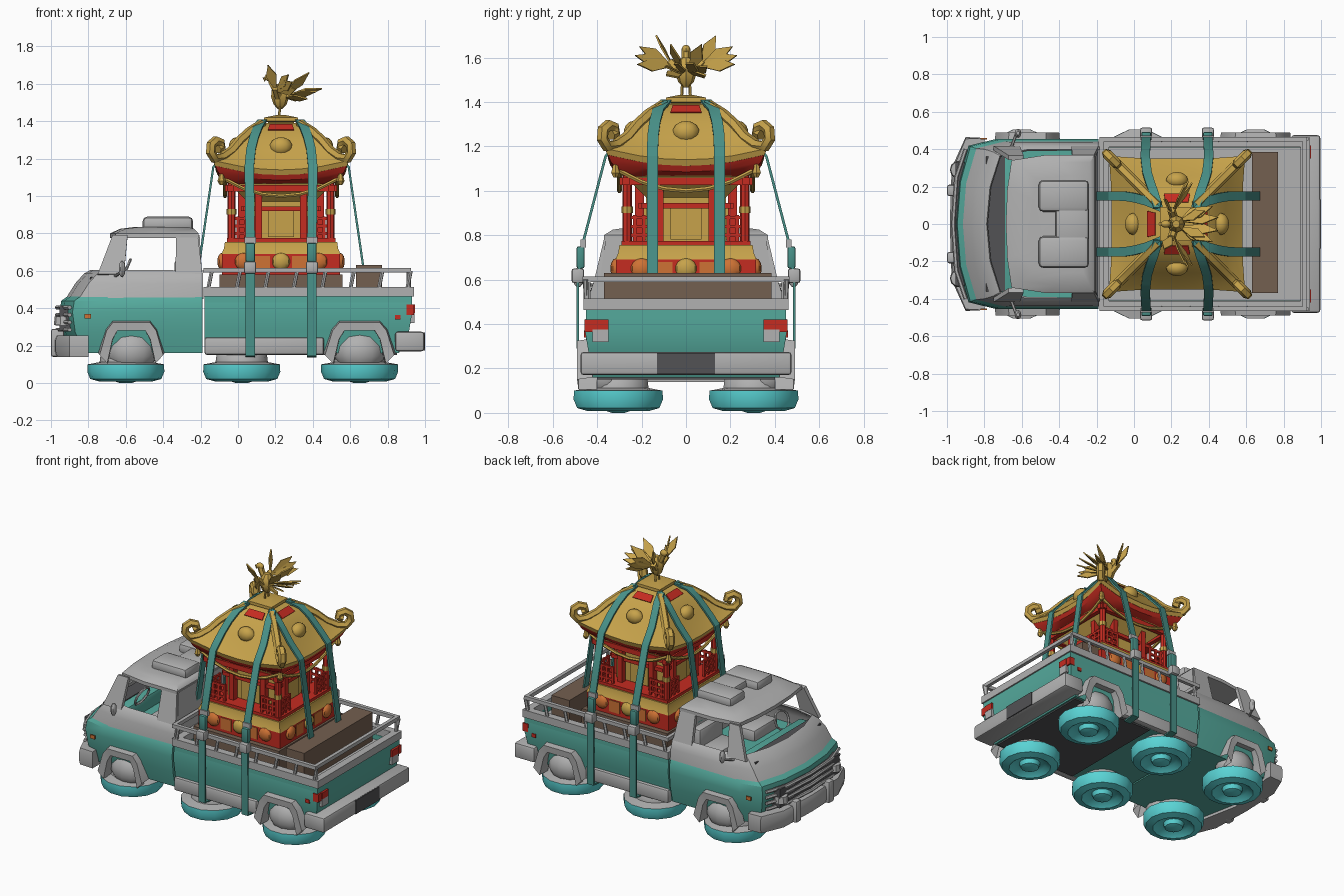
import bpy, bmesh, math
from mathutils import Vector

if "Cube" in bpy.data.objects:
    bpy.data.objects.remove(bpy.data.objects["Cube"])

def colour(name, r, g, b):
    m = bpy.data.materials.new(name)
    m.diffuse_color = (r, g, b, 1)
    m.use_nodes = True
    m.node_tree.nodes["Principled BSDF"].inputs["Base Color"].default_value = m.diffuse_color
    return m

TEAL = colour("body teal", .09, .40, .335)
STRAP = colour("strap teal", .065, .28, .245)
GREY = colour("metal grey", .44, .44, .44)
DARK = colour("dark grey", .085, .085, .09)
GOLD = colour("gold", .57, .365, .07)
RED = colour("lacquer red", .56, .025, .015)
ORANGE = colour("orange", .62, .17, .035)
BROWN = colour("wood brown", .175, .115, .08)
CYAN = colour("hover cyan", .10, .65, .66)

def mesh(name, verts, faces, *mats, rule=None, solid=0):
    bm = bmesh.new()
    vs = [bm.verts.new(v) for v in verts]
    for f in faces:
        bm.faces.new([vs[i] for i in f])
    bmesh.ops.remove_doubles(bm, verts=bm.verts, dist=1e-5)
    bmesh.ops.recalc_face_normals(bm, faces=bm.faces)
    for f in bm.faces:
        f.material_index = rule(f.calc_center_median()) if rule else 0
    me = bpy.data.meshes.new(name)
    bm.to_mesh(me)
    bm.free()
    for m in mats:
        me.materials.append(m)
    ob = bpy.data.objects.new(name, me)
    bpy.context.collection.objects.link(ob)
    if solid:
        md = ob.modifiers.new("thickness", 'SOLIDIFY')
        md.thickness, md.offset = solid, 0
    return ob

def loft(name, rings, *mats, caps=True, **kw):
    n = len(rings[0])
    faces = [(k*n+i, k*n+(i+1) % n, (k+1)*n+(i+1) % n, (k+1)*n+i)
             for k in range(len(rings)-1) for i in range(n)]
    if caps:
        faces += [tuple(range(n)), tuple(range((len(rings)-1)*n, len(rings)*n))]
    return mesh(name, [p for r in rings for p in r], faces, *mats, **kw)

def rect(x0, x1, y0, y1, z):
    return [(x0, y0, z), (x1, y0, z), (x1, y1, z), (x0, y1, z)]

def box(name, x0, x1, y0, y1, z0, z1, mat, bevel=0):
    ob = loft(name, [rect(x0, x1, y0, y1, z0), rect(x0, x1, y0, y1, z1)], mat)
    if bevel:
        md = ob.modifiers.new("bevel", 'BEVEL')
        md.width, md.segments = bevel, 2
    return ob

def frame(name, x0, x1, hy, z0, z1, t, mat):
    for s in (-1, 1):
        ya, yb = sorted((s*hy, s*(hy-t)))
        box(name + "_side", x0, x1, ya, yb, z0, z1, mat)
    box(name + "_front", x0, x0+t, -hy, hy, z0, z1, mat)
    box(name + "_back", x1-t, x1, -hy, hy, z0, z1, mat)

def lathe(name, prof, c, *mats, n=14, **kw):
    return loft(name, [[(c[0]+r*math.cos(2*math.pi*i/n), c[1]+r*math.sin(2*math.pi*i/n), z)
                        for i in range(n)] for r, z in prof], *mats, **kw)

def tube(name, pts, r, mat):
    cu = bpy.data.curves.new(name, 'CURVE')
    cu.dimensions, cu.bevel_depth, cu.bevel_resolution, cu.use_fill_caps = '3D', r, 1, True
    sp = cu.splines.new('POLY')
    sp.points.add(len(pts)-1)
    for p, q in zip(sp.points, pts):
        p.co = (*q, 1)
    cu.materials.append(mat)
    bpy.context.collection.objects.link(bpy.data.objects.new(name, cu))

def ball(name, c, r, mat):
    bm = bmesh.new()
    bmesh.ops.create_uvsphere(bm, u_segments=12, v_segments=7, radius=1)
    vs = [(c[0]+v.co.x*r[0], c[1]+v.co.y*r[1], c[2]+v.co.z*r[2]) for v in bm.verts]
    fs = [[v.index for v in f.verts] for f in bm.faces]
    bm.free()
    return mesh(name, vs, fs, mat)

def ribbon(name, pts, w, axis, mat):
    d = Vector((w/2, 0, 0)) if axis == 'x' else Vector((0, w/2, 0))
    vs = [v for p in pts for v in (Vector(p)-d, Vector(p)+d)]
    mesh(name, vs, [(2*i, 2*i+1, 2*i+3, 2*i+2) for i in range(len(pts)-1)], mat, solid=.012)

# --- cab: lower shell, shoulder, greenhouse ---
def cab_ring(z, xf, hw, bow=.07, xr=-.19):
    half = [(xr, hw), (xf+.22, hw), (xf+bow, hw*.92), (xf+bow*.25, hw*.5)]
    return [(x, y, z) for x, y in half] + [(xf, 0, z)] + [(x, -y, z) for x, y in reversed(half)]

loft("cab_lower_body", [cab_ring(.16, -.88, .42), cab_ring(.27, -.94, .445),
                        cab_ring(.38, -.955, .455), cab_ring(.44, -.945, .45), cab_ring(.465, -.91, .437)], TEAL)
loft("cab_shoulder", [cab_ring(.455, -.912, .436), cab_ring(.53, -.865, .43),
                      cab_ring(.58, -.82, .415), cab_ring(.6, -.785, .395)], GREY, caps=False, solid=.012)
loft("cab_roof", [cab_ring(.775, -.685, .37, .03, -.21), cab_ring(.80, -.685, .37, .03, -.21),
                  cab_ring(.825, -.63, .33, .03, -.235), cab_ring(.835, -.55, .26, .03, -.27)], GREY)
for s in (-1, 1):
    def side(pts):
        return [(x, s*(.405-(z-.58)*.24), z) for x, z in pts]
    mesh("front_pillar", side([(-.75, .58), (-.61, .58), (-.59, .79), (-.67, .79)]), [(0, 1, 2, 3)], GREY, solid=.025)
    mesh("rear_pillar", side([(-.335, .58), (-.19, .58), (-.215, .79), (-.33, .79)]), [(0, 1, 2, 3)], GREY, solid=.025)
    tube("mirror_arm", [(-.66, s*.4, .57), (-.63, s*.48, .59)], .008, GREY)
    ball("side_mirror", (-.62, s*.485, .61), (.018, .025, .045), GREY)
    box("seat", -.48, -.3, s*.2-.13, s*.2+.13, .45, .54, GREY, .02)
    box("seat_back", -.34, -.27, s*.2-.13, s*.2+.13, .5, .66, GREY, .02)
    box("roof_vent_lobe", -.51, -.24, s*.15-.085, s*.15+.085, .81, .89, GREY, .025)
mesh("cab_rear_wall", [(-.195, -.41, .45), (-.195, .41, .45), (-.215, .36, .79), (-.215, -.36, .79)], [(0, 1, 2, 3)], GREY, solid=.02)
box("roof_vent", -.42, -.24, -.12, .12, .81, .88, GREY, .02)
box("dashboard", -.76, -.62, -.37, .37, .44, .56, TEAL, .02)
box("dashboard_top", -.79, -.69, -.36, .36, .555, .566, DARK)
tube("steering_wheel", [(-.6+.025*math.cos(a), -.2+.07*math.sin(a), .6+.06*math.cos(a))
                        for a in [i*math.pi/5 for i in range(11)]], .008, GREY)
# --- grille and bumpers ---
box("grille_back", -.955, -.88, -.33, .33, .28, .41, DARK)
for z in (.285, .325, .365, .405):
    tube("grille_bar", [(-.9, -.4, z), (-.95, -.25, z), (-.967, 0, z), (-.95, .25, z), (-.9, .4, z)], .012, GREY)
def bumper_ring(z, o):
    return [(-.8, .46, z), (-.9, .455+o, z), (-.965-o, .3, z), (-.975-o, 0, z), (-.965-o, -.3, z), (-.9, -.455-o, z),
            (-.8, -.46, z), (-.8, -.4, z), (-.88, 0, z), (-.8, .4, z)]
loft("front_bumper", [bumper_ring(.14, 0), bumper_ring(.17, .01), bumper_ring(.23, .01), bumper_ring(.255, 0)], GREY)
for s in (-1, 1):
    box("bumper_guard", -1, -.93, s*.18-.03, s*.18+.03, .14, .29, GREY, .012)
    lathe("headlight", [(.001, .36), (.045, .355), (.05, .31), (.001, .305)], (-.935, s*.29), GREY, n=10)
    box("front_marker", -.82, -.785, s*.455-.004, s*.455+.004, .345, .37, ORANGE)
    box("rear_marker", .84, .87, s*.455-.004, s*.455+.004, .34, .365, RED)
    box("tail_light", .9, .945, s*.385-.035, s*.385+.035, .375, .42, RED)
    box("tail_light_wrap", .9, .94, s*.44-.018, s*.44+.018, .365, .42, RED)
    box("reverse_light", .9, .943, s*.385-.035, s*.385+.035, .32, .375, GREY)
box("rear_bumper", .84, .996, -.475, .475, .17, .275, GREY, .015)
box("number_plate_blank", .992, 1, -.13, .13, .175, .27, DARK)

# --- truck bed ---
def bed_ring(z, x1, h):
    return rect(-.18, x1, -h, h, z)
loft("bed_body", [bed_ring(.16, .86, .42), bed_ring(.28, .915, .44), bed_ring(.37, .93, .455), bed_ring(.43, .93, .45)],
     TEAL, GREY, rule=lambda c: int(c.z > .42))
frame("bed_wall", -.18, .93, .45, .42, .465, .04, TEAL)
frame("bed_rim", -.185, .94, .462, .463, .515, .05, GREY)
frame("bed_rail", -.185, .925, .465, .59, .615, .025, GREY)
for i in range(8):
    x = -.16 + i*.152
    for s in (-1, 1):
        tube("rail_post", [(x, s*.45, .5), (x+.02, s*.453, .6)], .011, GREY)
for y in (-.44, .44):
    tube("rear_rail_post", [(.913, y, .5), (.913, y, .6)], .011, GREY)
box("underbody", .2, .85, -.4, .4, .15, .17, DARK)
for s in (-1, 1):
    box("sill_skirt", -.18, .46, s*.43-.025, s*.43+.025, .15, .245, GREY, .015)
    for x, w in ((-.57, .17), (.65, .185)):
        pts = [(-1, .15), (-.78, .28), (-.58, .325), (.58, .325), (.78, .28), (1, .15)]
        def arch(y, k, dz):
            return [(x+w*a*k, s*y, z-dz) for a, z in pts]
        o, p, q, r = arch(.42, 1.04, -.01), arch(.49, 1, 0), arch(.485, .76, .045), arch(.40, .74, .045)
        mesh("wheel_arch", o+p+q+r, [(k*6+i, k*6+i+1, k*6+i+7, k*6+i+6) for k in range(3) for i in range(5)], GREY)
        ball("wheel_dome", (x, s*.36, .17), (.14, .115, .12), GREY)
    # hover discs
    for x in (-.6, .02, .65):
        lathe("hover_disc", [(.11, .18), (.135, .15), (.14, .112), (.205, .1), (.206, .06), (.19, .022),
                             (.14, .008), (.105, .035), (.07, .04), (.06, .01), (.03, 0)], (x, s*.305), CYAN, GREY,
              rule=lambda c: int(c.z > .1))

# --- cargo beams and shrine base ---
CX = .23
def sq(h, z):
    return rect(CX-h, CX+h, -h, h, z)
box("shrine_plinth", -.1, .56, -.35, .35, .43, .58, BROWN)
box("rear_beam", .63, .77, -.37, .385, .43, .63, BROWN)
loft("shrine_base_lower", [sq(.315, .58), sq(.315, .69)], RED)
loft("shrine_base_upper", [sq(.318, .69), sq(.305, .72), sq(.30, .755)], GOLD)
loft("shrine_floor", [sq(.29, .755), sq(.29, .775)], RED)
loft("shrine_core", [sq(.18, .77), sq(.18, .97), sq(.25, 1.04), sq(.28, 1.07)], GOLD)

def turn(k, u, v):  # u along the side, v outward, for side k
    a = k*math.pi/2
    return (CX+u*math.cos(a)-v*math.sin(a), u*math.sin(a)+v*math.cos(a))
def at(k, u, v, z):
    return (*turn(k, u, v), z)
def plate(name, k, u0, u1, v0, v1, z0, z1, mat):
    (xa, ya), (xb, yb) = turn(k, u0, v0), turn(k, u1, v1)
    return box(name, min(xa, xb), max(xa, xb), min(ya, yb), max(ya, yb), z0, z1, mat)

for k in range(4):
    deep, wide = (.026, .048)
    r = (wide, deep, .046) if k % 2 == 0 else (deep, wide, .046)
    for u in (-.2, 0, .2):
        ball("base_boss", at(k, u, .315, .65), r, GOLD if u == 0 else ORANGE)
    for u in (-.1, .1):
        plate("base_inlay", k, u-.04, u+.04, .31, .319, .6, .68, ORANGE)
    lathe("corner_column", [(.022, .76), (.022, 1.08)], turn(k, .265, .265), RED, n=8)
    lathe("column_sleeve", [(.026, .9), (.026, .93)], turn(k, .265, .265), GOLD, n=8)
    for s in (-1, 1):
        plate("door_post", k, s*.12-.018, s*.12+.018, .19, .23, .77, 1.05, RED)
        for z in (.80, .84, .88):
            plate("railing", k, min(s*.14, s*.27), max(s*.14, s*.27), .262, .275, z-.007, z+.007, RED)
        for u in (.145, .19, .23):
            plate("railing_post", k, s*u-.008, s*u+.008, .262, .275, .77, .89, RED)
    plate("door", k, -.07, .07, .17, .19, .78, .93, GOLD)
    plate("door_beam", k, -.2, .2, .18, .215, .92, .945, RED)
    plate("upper_beam", k, -.3, .3, .255, .285, 1.025, 1.06, RED)
    plate("gold_beam", k, -.28, .28, .25, .275, 1.06, 1.08, GOLD)
    tube("garland", [at(k, u, .3, 1.0+.09*(u/.3)**2) for u in (-.3, -.2, -.1, 0, .1, .2, .3)], .011, GOLD)
    lathe("corner_bell", [(.006, 1.15), (.016, 1.1), (.022, 1.08), (.01, 1.06)], turn(k, .318, .318), GOLD, n=6)

# --- curved roof ---
def roof_ring(h, z, up):
    return [at(k, -t*h*(1+.04*abs(t)**3), h*(1+.04*abs(t)**3), z+up*t*t)
            for k in range(4) for t in (-1, -.6, -.3, 0, .3, .6)]
loft("roof", [roof_ring(.34, 1.112, .05), roof_ring(.35, 1.14, .05), roof_ring(.305, 1.185, .025), roof_ring(.26, 1.24, .01),
              roof_ring(.21, 1.3, 0), roof_ring(.155, 1.35, 0), roof_ring(.09, 1.39, 0)], GOLD)
loft("eave_underside", [roof_ring(.27, 1.065, .0), roof_ring(.325, 1.085, .045), roof_ring(.341, 1.118, .05)], RED)
loft("roof_cap", [sq(.065, 1.37), sq(.07, 1.395), sq(.09, 1.4), sq(.09, 1.42), sq(.03, 1.432)], GOLD)
for k in range(4):
    path = [(.10, 1.385), (.165, 1.345), (.22, 1.295), (.265, 1.24), (.315, 1.205), (.355, 1.2), (.376, 1.235),
            (.373, 1.275), (.35, 1.295), (.325, 1.285), (.32, 1.262), (.34, 1.252)]
    tube("corner_ridge_curl", [at(k, d, d, z) for d, z in path], .027, GOLD)
    r = (.06, .045, .05) if k % 2 == 0 else (.045, .06, .05)
    ball("roof_boss", at(k, 0, .235, 1.265), r, GOLD)
    mesh("roof_top_panel", [at(k, u, v, z) for u, v, z in
         ((-.06, .117, 1.383), (.06, .117, 1.383), (.07, .16, 1.352), (-.07, .16, 1.352))], [(0, 1, 2, 3)], RED, solid=.006)

# --- gold bird ---
lathe("bird_body", [(.012, 1.465), (.035, 1.49), (.048, 1.53), (.045, 1.565), (.02, 1.6)], (.225, 0), GOLD, n=8)
tube("bird_neck", [(.2, 0, 1.57), (.18, 0, 1.61), (.175, 0, 1.635)], .02, GOLD)
ball("bird_head", (.17, 0, 1.635), (.028, .02, .022), GOLD)
lathe("bird_beak", [(.012, 1.635), (.001, 1.61)], (.143, 0), GOLD, n=6)
def feather(name, p, q, w):
    p, q = Vector(p), Vector(q)
    d = q-p
    side = d.cross(Vector((1, .0, .35)) if abs(d.y) > .1 else Vector((0, .6, 1))).normalized()*w
    m = p+d*.6
    mesh(name, [p, m+side, q, m-side], [(0, 1, 2, 3)], GOLD, solid=.008)
for s in (-1, 1):
    tube("bird_leg", [(.225, s*.015, 1.5), (.22, s*.02, 1.42)], .007, GOLD)
    tube("wing_shoulder", [(.215, s*.03, 1.53), (.2, s*.075, 1.58)], .022, GOLD)
    for q in ((.16, .135, 1.70), (.27, .21, 1.65), (.29, .23, 1.61), (.31, .22, 1.57)):
        feather("wing_feather", (.205, s*.06, 1.56), (q[0], s*q[1], q[2]), .03)
    for q in ((.38, .07, 1.66), (.45, .035, 1.575), (.42, .095, 1.56), (.37, .09, 1.52)):
        feather("tail_feather", (.24, s*.015, 1.53), (q[0], s*q[1], q[2]), .032)

# --- straps ---
over = [(.085, 1.405), (.17, 1.365), (.225, 1.312), (.275, 1.252), (.318, 1.205), (.362, 1.155)]
for s in (-1, 1):
    for t in (-1, 1):
        xs = (.10, .125, .145, .16, .165, .17)
        pts = [(CX+t*x, s*d, z) for x, (d, z) in zip(xs, over)]
        x = CX+t*.165
        pts += [(x, s*.46, .78), (x, s*.487, .61), (x, s*.487, .15), (x, s*.4, .142)]
        ribbon("side_strap", pts, .05, 'x', STRAP)
        box("ratchet", x-.032, x+.032, s*.487-.028, s*.487+.028, .585, .65, GREY, .01)
        box("ratchet_webbing", x-.026, x+.026, s*.475-.018, s*.475+.018, .65, .75, STRAP, .01)
        box("ratchet_handle", x-.03, x+.03, s*.462-.012, s*.462+.012, .745, .78, GREY)
        ys = (.09, .125, .14, .148, .15, .15)
        pts = [(CX+s*d, t*y, z) for y, (d, z) in zip(ys, over)] + [(CX+s*.44, t*.15, .62)]
        ribbon("long_strap", pts, .05, 'y', STRAP)

# --- finish: curves to meshes, smooth shading with sharp edges ---
bpy.ops.object.select_all(action='SELECT')
bpy.context.view_layer.objects.active = bpy.data.objects["cab_roof"]
bpy.ops.object.convert(target='MESH')
bpy.ops.object.shade_smooth_by_angle(angle=math.radians(32))
